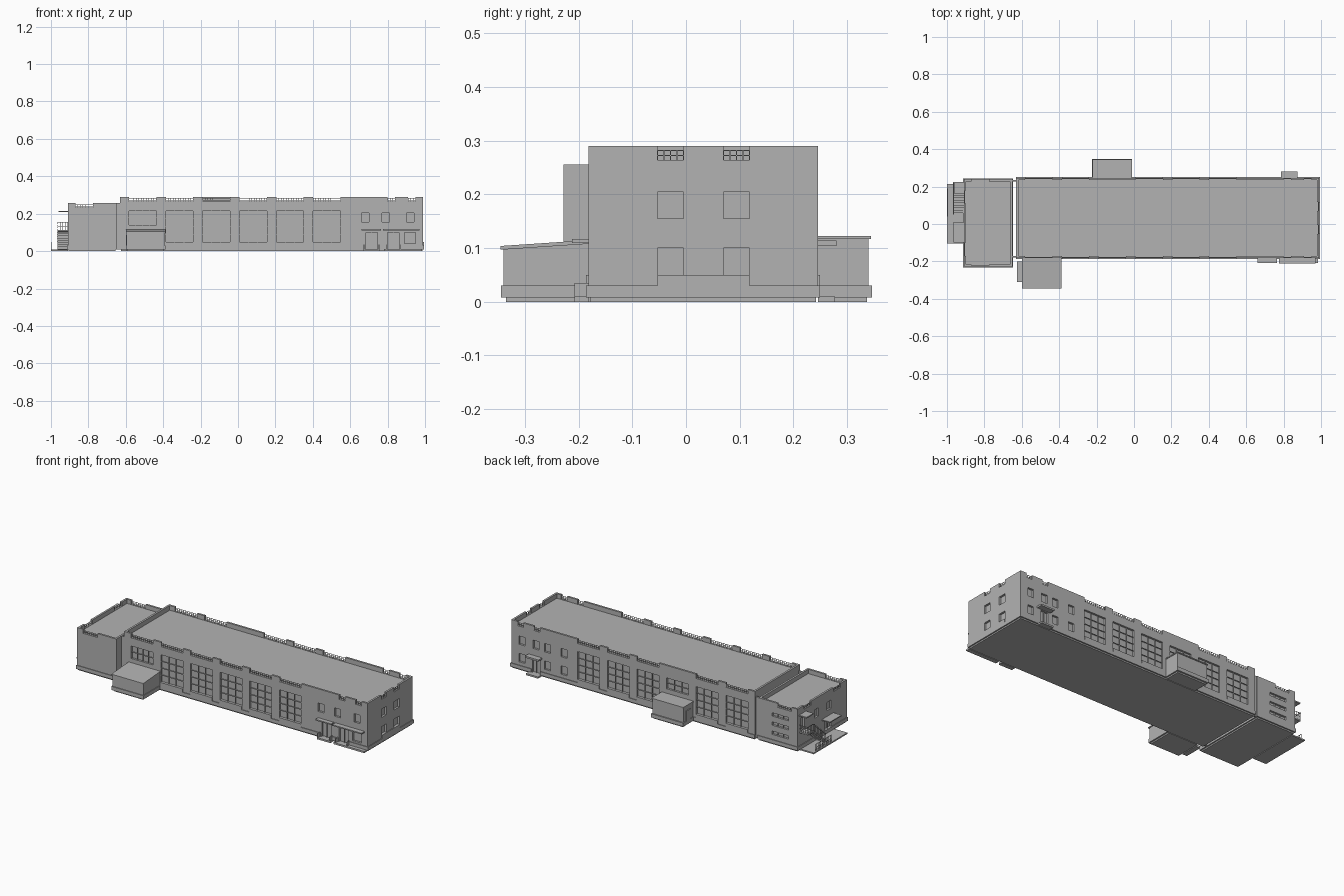
import bpy, bmesh
from mathutils import Vector

if "Cube" in bpy.data.objects:
    bpy.data.objects.remove(bpy.data.objects["Cube"])

grey = bpy.data.materials.new("plain grey")
grey.use_nodes = True
GREY = (0.45, 0.45, 0.45, 1)
grey.diffuse_color = GREY
grey.node_tree.nodes["Principled BSDF"].inputs["Base Color"].default_value = GREY


def finish(name, bm):
    bmesh.ops.recalc_face_normals(bm, faces=bm.faces)
    mesh = bpy.data.meshes.new(name)
    bm.to_mesh(mesh)
    bm.free()
    mesh.materials.append(grey)
    obj = bpy.data.objects.new(name, mesh)
    bpy.context.collection.objects.link(obj)
    return obj


def boxes(name, items):
    """One object from (x0, x1, y0, y1, z0, z1) boxes."""
    bm = bmesh.new()
    for x0, x1, y0, y1, z0, z1 in items:
        cube = bmesh.ops.create_cube(bm, size=1)["verts"]
        for v in cube:
            v.co = (x1 if v.co.x > 0 else x0, y1 if v.co.y > 0 else y0, z1 if v.co.z > 0 else z0)
    return finish(name, bm)


def wall(name, axis, pos, inward, u0, u1, top, holes):
    """Upright panel with rectangular holes (a, b, low, high), thickened inward."""
    us = sorted({u0, u1, *[h[0] for h in holes], *[h[1] for h in holes]})
    zs = sorted({BASE, top, *[h[2] for h in holes], *[h[3] for h in holes]})
    bm = bmesh.new()

    def point(u, z):
        return (u, pos, z) if axis == "x" else (pos, u, z)

    for a, b in zip(us, us[1:]):
        for low, high in zip(zs, zs[1:]):
            u, z = (a + b) / 2, (low + high) / 2
            if not any(h[0] < u < h[1] and h[2] < z < h[3] for h in holes):
                bm.faces.new([bm.verts.new(point(*p)) for p in ((a, low), (b, low), (b, high), (a, high))])
    bmesh.ops.remove_doubles(bm, verts=bm.verts, dist=1e-5)
    out = bmesh.ops.extrude_face_region(bm, geom=bm.faces[:])["geom"]
    shift = Vector((0, inward * T, 0) if axis == "x" else (inward * T, 0, 0))
    bmesh.ops.translate(bm, vec=shift, verts=[v for v in out if isinstance(v, bmesh.types.BMVert)])
    finish(name, bm)


def bars(axis, pos, inward, hole, cols, rows, b=0.003):
    """Thin bar boxes dividing a hole into panes."""
    u0, u1, z0, z1 = hole
    d = sorted((pos + inward * 0.004, pos + inward * 0.009))
    spans = []
    for i in range(1, cols):
        u = u0 + (u1 - u0) * i / cols
        spans.append((u - b / 2, u + b / 2, z0, z1))
    for j in range(1, rows):
        z = z0 + (z1 - z0) * j / rows
        spans.append((u0, u1, z - b / 2, z + b / 2))
    if axis == "x":
        return [(a, c, *d, e, f) for a, c, e, f in spans]
    return [(*d, a, c, e, f) for a, c, e, f in spans]


def railing(axis, pos, inward, a, c, low, high):
    """Top and middle rails with posts across a parapet notch."""
    t, n = 0.002, max(2, round((c - a) / 0.013))
    d = sorted((pos + inward * 0.004, pos + inward * 0.006))
    mid = (low + high) / 2
    spans = [(a, c, z - t, z) for z in (mid, high)]
    spans += [(u - t / 2, u + t / 2, low, high) for u in [a + (c - a) * i / n for i in range(n + 1)]]
    return [(p, q, *d, e, f) if axis == "x" else (*d, p, q, e, f) for p, q, e, f in spans]


T, BASE = 0.012, 0.008
X0, X1, Y0, Y1, TOP, ROOF = -0.63, 0.99, -0.182, 0.246, 0.29, 0.262
W0, W1, V0, V1, WTOP, WROOF = -0.91, -0.65, -0.228, 0.24, 0.256, 0.23
bays = [-0.51 + 0.197 * i for i in range(6)]
rail_parts, bar_parts, plinth = [], [], []


def tall(c):
    return (c - 0.073, c + 0.073, 0.05, 0.215)


def small(c, z, w=0.04):
    return (c - w / 2, c + w / 2, z, z + 0.05)


def notch(a, c, top, depth=0.026):
    return (a, c, top - depth, top)


def facade(name, axis, pos, inward, u0, u1, top, windows, notches):
    """Wall with windows (hole, columns, rows) and railed notches in its parapet."""
    wall(name, axis, pos, inward, u0, u1, top, [w[0] for w in windows] + notches)
    for hole, cols, rows in windows:
        bar_parts.extend(bars(axis, pos, inward, hole, cols, rows))
    for a, c, low, high in notches:
        rail_parts.extend(railing(axis, pos, inward, a, c, low, high - 0.007))


# Main hall
boxes("main_core", [(X0 + T, X1 - T, Y0 + T, Y1 - T, BASE, ROOF)])
bay_notches = [notch(c - 0.073, c + 0.073, TOP) for c in bays]
end_notches = [notch(c - 0.02, c + 0.02, TOP) for c in (0.82, 0.93)]
upper = [(small(c, 0.155), 1, 1) for c in (0.68, 0.79, 0.92)]
doors = [((0.685, 0.745, 0.01, 0.1), 2, 1), ((0.80, 0.86, 0.01, 0.1), 2, 1), ((0.89, 0.95, 0.04, 0.1), 1, 1)]
front_bays = [((bays[0] - 0.073, bays[0] + 0.073, 0.14, 0.215), 4, 2)]
front_bays += [(tall(c), 3, 4) for c in bays[1:]]
facade("front_wall", "x", Y0, 1, X0, X1, TOP, front_bays + upper + doors, bay_notches + end_notches)

back_bays = [(tall(c), 3, 4) for i, c in enumerate(bays) if i != 2]
back_bays.append(((bays[2] - 0.073, bays[2] + 0.073, 0.15, 0.215), 3, 2))
back_small = [(small(c, z), 1, 1) for c in (0.64, 0.75, 0.92) for z in (0.05, 0.155)]
back_door = [((0.80, 0.85, 0.01, 0.1), 2, 1), (small(0.825, 0.155), 1, 1)]
facade("back_wall", "x", Y1, -1, X0, X1, TOP, back_bays + back_small + back_door,
       [n for i, n in enumerate(bay_notches) if i != 2] + end_notches)

side_u = (-0.029, 0.094)
facade("left_end_wall", "y", X1, -1, Y0 + T, Y1 - T, TOP,
       [(small(c, z, 0.048), 1, 1) for c in side_u for z in (0.05, 0.155)],
       [notch(c - 0.024, c + 0.024, TOP) for c in side_u])
wall("dividing_wall", "y", X0, 1, Y0 + T, Y1 - T, TOP, [])

# Lower wing
boxes("wing_core", [(W0 + T, W1 - T, V0 + T, V1 - T, BASE, WROOF)])
facade("wing_front_wall", "x", V0, 1, W0, W1, WTOP, [], [notch(-0.87, -0.775, WTOP, 0.024)])
facade("wing_back_wall", "x", V1, -1, W0, W1, WTOP,
       [((-0.85, -0.74, z, z + 0.02), 3, 1) for z in (0.06, 0.115, 0.17)], [notch(-0.87, -0.775, WTOP, 0.024)])
facade("wing_end_wall", "y", W0, 1, V0 + T, V1 - T, WTOP,
       [((0.175, 0.21, 0.115, 0.19), 1, 1), (small(-0.06, 0.14), 1, 1), (small(0.06, 0.14), 1, 1),
        ((-0.08, -0.02, 0.012, 0.09), 2, 1)],
       [notch(-0.17, -0.10, WTOP, 0.024), notch(0.11, 0.18, WTOP, 0.024)])
wall("wing_inner_wall", "y", W1, -1, V0 + T, V1 - T, WTOP, [])
boxes("joint_covers", [(W1, X0, Y0 + 0.004, Y0 + 0.012, BASE, WTOP), (W1, X0, V1 - 0.012, V1 - 0.004, BASE, WTOP)])

# Front and back porches
front_porch = boxes("front_porch", [(-0.595, -0.392, -0.34, Y0, BASE, 0.112)])
for v in front_porch.data.vertices:
    if v.co.z > 0.1 and v.co.y < -0.3:
        v.co.z = 0.101
front_roof = boxes("front_porch_roof", [(-0.6, -0.388, -0.346, Y0, 0.108, 0.115)])
for v in front_roof.data.vertices:
    if v.co.y < -0.3:
        v.co.z -= 0.011
boxes("front_porch_step", [(-0.625, -0.595, -0.31, -0.2, 0, 0.012)])
boxes("back_porch", [(-0.22, -0.014, Y1, 0.34, BASE, 0.117), (-0.223, -0.011, Y1, 0.345, 0.117, 0.123)])
boxes("porch_doors", [(-0.599, -0.595, -0.28, -0.23, 0.012, 0.085), (-0.224, -0.22, 0.275, 0.315, 0.012, 0.09)])

# Plinths, raised under the bays
P = 0.004
for a, c, e, f in ((-0.595, -0.392, -0.341, Y0), (-0.22, -0.014, Y1, 0.343), (W0, W1, V0, V1)):
    plinth.append((a - P, c + P, e - P, f + P, BASE, 0.03))
for a, c in ((X0, 0.68), (0.75, 0.795), (0.865, X1 + P)):
    plinth.append((a, c, Y0 - P, Y0, BASE, 0.03))
for a, c in ((X0, 0.795), (0.855, X1 + P)):
    plinth.append((a, c, Y1, Y1 + P, BASE, 0.03))
plinth.append((X1, X1 + P, Y0, Y1, BASE, 0.03))
plinth.append((X1, X1 + P, -0.053, 0.118, 0.03, 0.05))
for i, c in enumerate(bays):
    if i:
        plinth.append((c - 0.073, c + 0.073, Y0 - P, Y0, 0.03, 0.05))
    if i != 2:
        plinth.append((c - 0.073, c + 0.073, Y1, Y1 + P, 0.03, 0.05))
boxes("plinth", plinth)
boxes("foundation", [(X0 + P, X1 - P, Y0 + P, Y1 - P, 0, BASE), (W0 + P, W1 - P, V0 + P, V1 - P, 0, BASE),
                     (-0.59, -0.397, -0.335, Y0, 0, BASE), (-0.215, -0.019, Y1, 0.337, 0, BASE)])

# Awnings and door steps
boxes("awnings", [(0.66, 0.765, -0.208, Y0, 0.11, 0.117), (0.775, 0.97, -0.212, Y0, 0.11, 0.117),
                  (0.785, 0.875, Y1, 0.28, 0.104, 0.114)])
boxes("door_steps", [(0.67, 0.76, -0.208, Y0, 0, 0.01), (0.78, 0.985, -0.208, Y0, 0, 0.01),
                     (0.79, 0.87, Y1, 0.278, 0, 0.01)])
boxes("step_walls", [(x, x + 0.004, -0.208, Y0, 0, 0.035) for x in (0.672, 0.752, 0.79, 0.866)])

# End entrance: pad, landing, stair, canopy and handrails
boxes("entrance_pad", [(-1.0, W0, -0.105, 0.215, 0, 0.008)])
boxes("entrance_landing", [(-0.965, W0, 0.165, 0.22, 0.105, 0.113)])
boxes("entrance_canopy", [(-0.96, W0, 0.16, 0.225, 0.208, 0.215)])
boxes("lower_canopy", [(-0.965, W0, -0.1, 0.01, 0.1, 0.106)])
steps = 9
boxes("entrance_stair", [(-0.965, W0, 0.045 + 0.0133 * i, 0.06 + 0.0133 * i, 0.0118 * i, 0.0118 * i + 0.012)
                         for i in range(steps)])
for i in range(steps + 4):
    y, z = 0.05 + 0.0133 * i, min(0.012 * (i + 1), 0.113)
    rail_parts.append((-0.966, -0.964, y, y + 0.002, z, z + 0.042))
    rail_parts.append((-0.967, -0.963, y, y + 0.0145, z + 0.04, z + 0.043))
rail_parts += railing("x", 0.215, 1, -0.965, W0, 0.113, 0.155)
rail_parts += railing("y", -1.0, 1, 0.04, 0.19, 0.008, 0.05)
boxes("railings", rail_parts)
boxes("window_bars", bar_parts)
